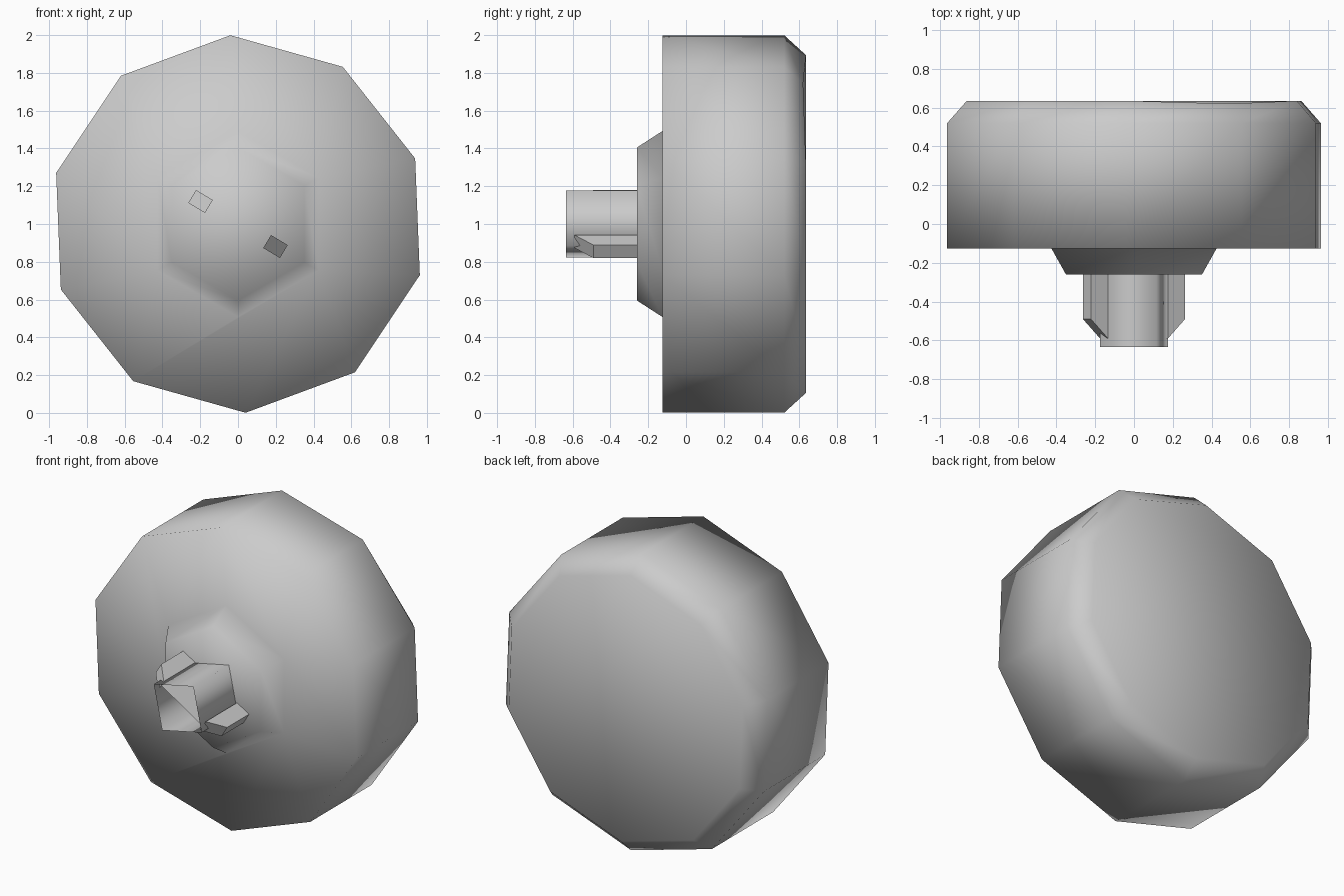
import bpy, bmesh
from math import sin, cos, radians, tau
from mathutils import Vector

if "Cube" in bpy.data.objects:
    bpy.data.objects.remove(bpy.data.objects["Cube"])

grey = bpy.data.materials.new("plain_grey")
grey.use_nodes = True
grey.diffuse_color = (0.6, 0.6, 0.6, 1)
grey.node_tree.nodes["Principled BSDF"].inputs["Base Color"].default_value = (0.6, 0.6, 0.6, 1)


def point(radius, angle, y):
    """Polar point around the axle, which runs along y at z = 1."""
    return Vector((radius * cos(angle), y, 1 + radius * sin(angle)))


def ring(bm, sides, radius, y, start):
    verts = [bm.verts.new(point(radius, radians(start) + tau * i / sides, y))
             for i in range(sides)]
    edges = [bm.edges.new((verts[i - 1], verts[i])) for i in range(sides)]
    return verts, edges


def finish(bm, name, smooth):
    bmesh.ops.recalc_face_normals(bm, faces=bm.faces[:])
    mesh = bpy.data.meshes.new(name)
    for face in bm.faces:
        face.smooth = smooth
    bm.to_mesh(mesh)
    bm.free()
    mesh.materials.append(grey)
    obj = bpy.data.objects.new(name, mesh)
    bpy.context.collection.objects.link(obj)
    return obj


# Ten-sided knob body with chamfered back and a six-sided tapered hub
bm = bmesh.new()
sections = [(6, 0.405, -0.26, 90), (6, 0.492, -0.125, 90),
            (10, 1.0, -0.125, 92.3), (10, 1.0, 0.52, 92.3), (10, 0.895, 0.635, 92.3)]
rings = [ring(bm, *s) for s in sections]
for (_, a), (_, b) in zip(rings, rings[1:]):
    bmesh.ops.bridge_loops(bm, edges=a + b)
bm.faces.new(rings[0][0])
bm.faces.new(rings[-1][0])
rings[-1][0][-1].co.y -= 0.015  # slight dip on the back rim
finish(bm, "knob_body", True)

# Open four-sided shaft
bm = bmesh.new()
loops = [ring(bm, 4, 0.21, y, 57) for y in (-0.635, -0.26)]
bmesh.ops.bridge_loops(bm, edges=loops[0][1] + loops[1][1])
finish(bm, "shaft", True)

# Thin web across the inside of the shaft
bm = bmesh.new()
bm.faces.new([bm.verts.new(point(r, radians(-32), y))
              for r, y in ((-0.18, -0.59), (0.18, -0.59), (0.18, -0.26), (-0.18, -0.26))])
finish(bm, "shaft_web", False)

# Two keys with sloped ends on opposite corners of the shaft
profile = [(0.18, -0.255), (0.283, -0.255), (0.283, -0.49), (0.18, -0.59)]
for side, turn in (("left", -31), ("right", 149)):
    angle = radians(turn)
    across = Vector((-sin(angle), 0, cos(angle))) * 0.08
    bm = bmesh.new()
    face = bm.faces.new([bm.verts.new(point(r, angle, y) - across / 2) for r, y in profile])
    grown = bmesh.ops.extrude_face_region(bm, geom=[face], use_keep_orig=True)["geom"]
    bmesh.ops.translate(bm, vec=across,
                        verts=[g for g in grown if isinstance(g, bmesh.types.BMVert)])
    finish(bm, side + "_key", False)
